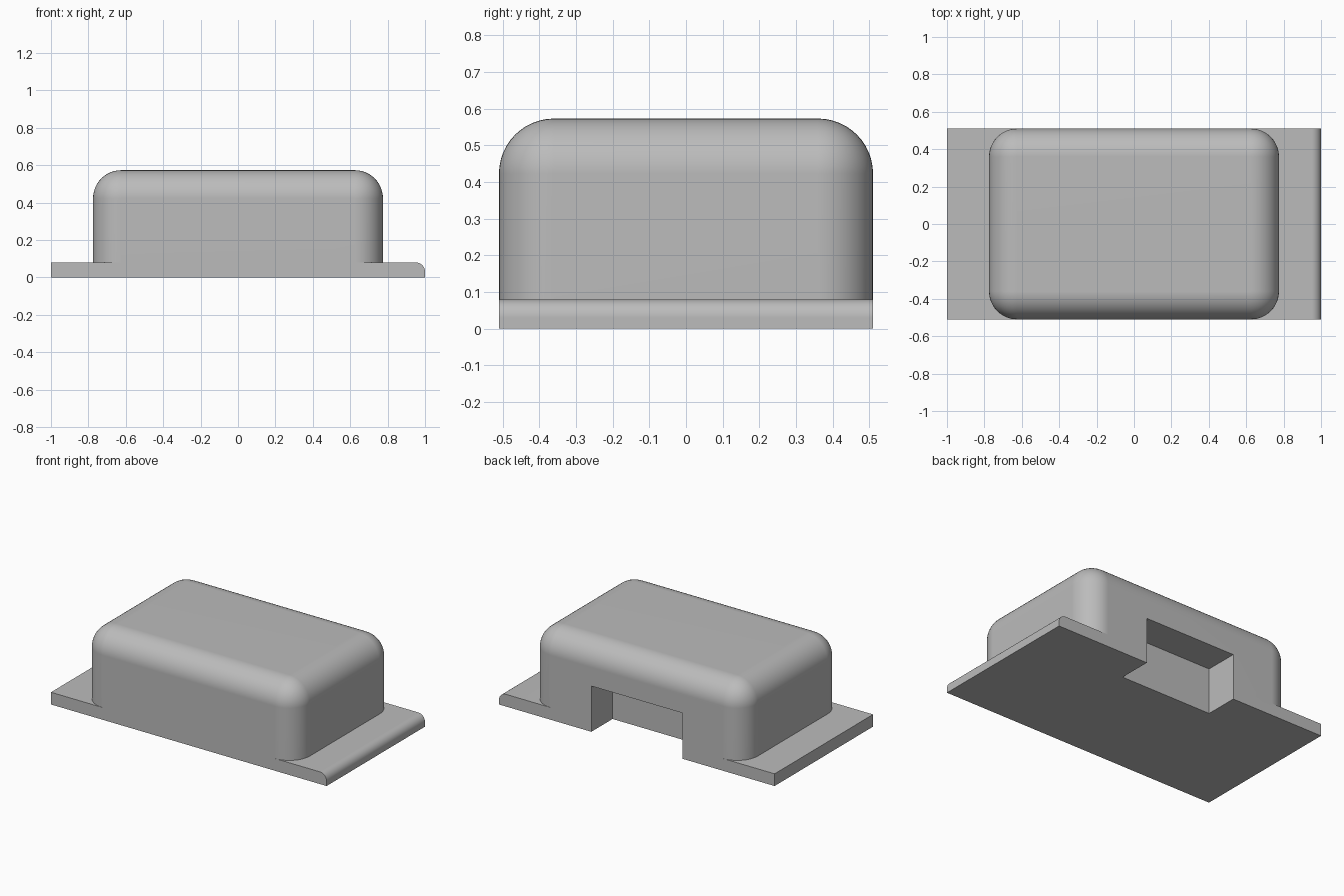
import bpy
import bmesh
from mathutils import Matrix

cube = bpy.data.objects.get("Cube")
if cube:
    bpy.data.objects.remove(cube, do_unlink=True)

HALF_Y = 0.51
SEGMENTS = 12

grey = bpy.data.materials.new("plain grey")
grey.use_nodes = True
grey.diffuse_color = (0.5, 0.5, 0.5, 1)
grey.node_tree.nodes["Principled BSDF"].inputs["Base Color"].default_value = (0.5, 0.5, 0.5, 1)


def make_box(name, low, high, radius=0, rounded=None):
    """Box between two corners; edges accepted by the rule are rounded."""
    size = [h - l for l, h in zip(low, high)]
    centre = [(h + l) / 2 for l, h in zip(low, high)]
    bm = bmesh.new()
    bmesh.ops.create_cube(bm, size=1, matrix=Matrix.Translation(centre) @ Matrix.Diagonal((*size, 1)))
    if rounded:
        edges = [e for e in bm.edges if rounded(*e.verts)]
        bmesh.ops.bevel(bm, geom=edges, offset=radius, segments=SEGMENTS,
                        profile=0.5, affect='EDGES', clamp_overlap=True)
    mesh = bpy.data.meshes.new(name)
    bm.to_mesh(mesh)
    bm.free()
    mesh.materials.append(grey)
    obj = bpy.data.objects.new(name, mesh)
    bpy.context.collection.objects.link(obj)
    return obj


def combine(target, tool, operation):
    mod = target.modifiers.new(tool.name, 'BOOLEAN')
    mod.operation = operation
    mod.solver = 'EXACT'
    mod.object = tool
    bpy.context.view_layer.objects.active = target
    bpy.ops.object.modifier_apply(modifier=mod.name)
    bpy.data.objects.remove(tool, do_unlink=True)


# Base plate with one rounded upper end
housing = make_box("housing", (-1, -HALF_Y, 0), (1, HALF_Y, 0.08), 0.05,
                   lambda a, b: min(a.co.x, b.co.x) > 0.9 and min(a.co.z, b.co.z) > 0.05)

# Raised cover, rounded everywhere except around its foot
cover = make_box("cover", (-0.775, -HALF_Y, 0.04), (0.775, HALF_Y, 0.573), 0.15,
                 lambda a, b: max(a.co.z, b.co.z) > 0.5)
combine(housing, cover, 'UNION')

# Rectangular recess through the back wall and the underside
recess = make_box("recess", (-0.33, HALF_Y - 0.22, -0.1), (0.33, HALF_Y + 0.1, 0.3))
combine(housing, recess, 'DIFFERENCE')

# Smooth curves with crisp edges and flat panels
bpy.ops.object.select_all(action='DESELECT')
housing.select_set(True)
bpy.context.view_layer.objects.active = housing
bpy.ops.object.shade_smooth_by_angle(angle=0.5)
normals = housing.modifiers.new("flat panels", 'WEIGHTED_NORMAL')
normals.keep_sharp = True
